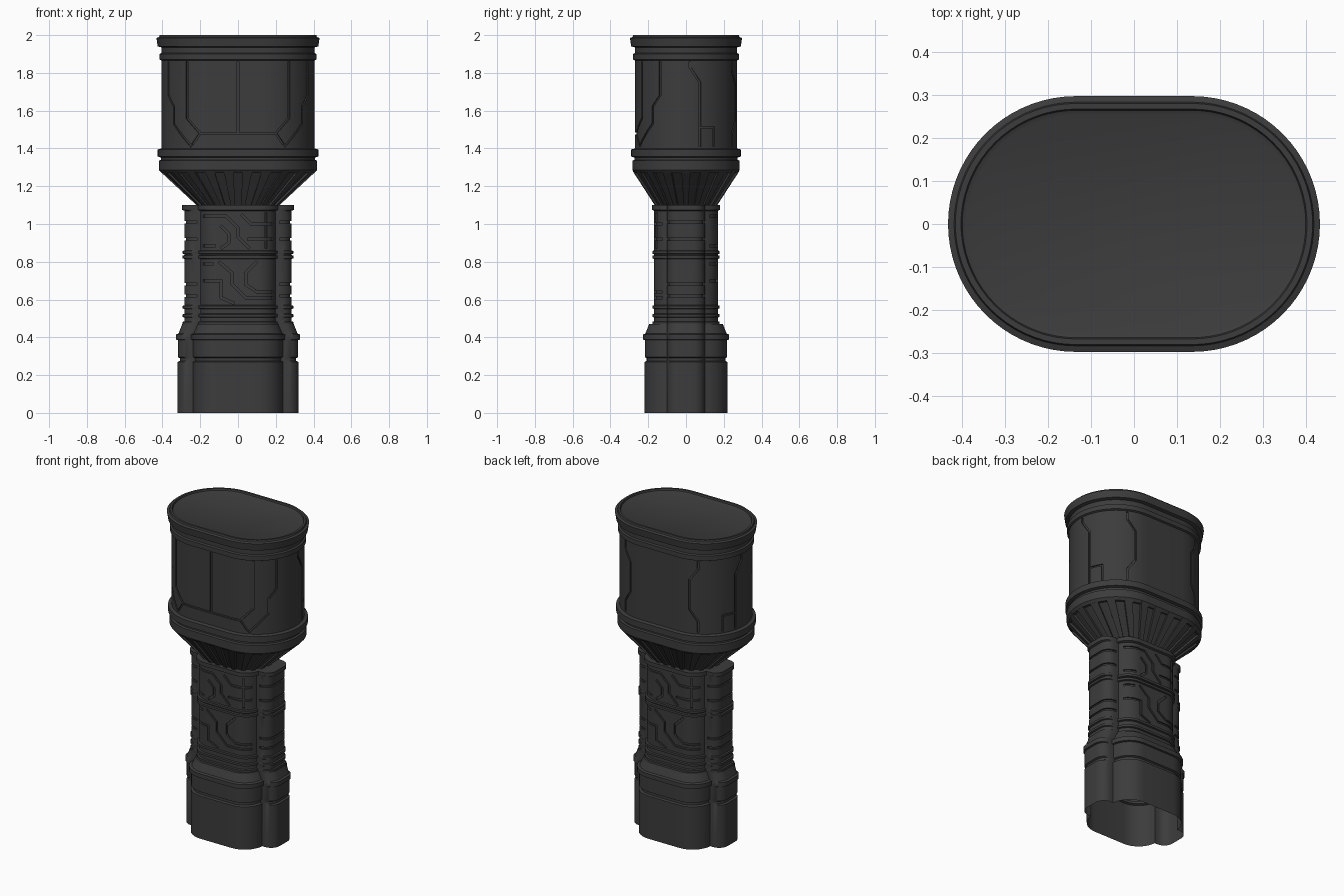
import bpy, bmesh, math
from mathutils import Vector

cube = bpy.data.objects.get("Cube")
if cube:
    bpy.data.objects.remove(cube)

metal = bpy.data.materials.new("dark_grey_metal")
metal.use_nodes = True
COLOUR = (0.045, 0.045, 0.045, 1)
metal.diffuse_color = COLOUR
metal.node_tree.nodes["Principled BSDF"].inputs["Base Color"].default_value = COLOUR


def arc(cx, cy, r, end, steps):
    """Arc from straight down (-y) turning towards +x."""
    return [(cx + r * math.sin(end * i / steps), cy - r * math.cos(end * i / steps))
            for i in range(steps + 1)]


def full_turn(quarter):
    """Mirror a front-centre to side-centre quarter outline into a closed loop."""
    half = quarter + [(x, -y) for x, y in reversed(quarter)][1:]
    return half + [(-x, y) for x, y in reversed(half)][1:-1]


def stadium(hx, hy):
    return full_turn([(0, -hy)] + arc(hx - hy, 0, hy, math.pi / 2, 18))


def grip_section(hx, hy):
    """Rounded slab with a narrower lobe standing out at each end."""
    lobe, rl, r = 0.1, 0.06, 0.6 * hy
    end = math.acos(max(0, min(1, (lobe - hy + r) / r)))
    slab = arc(hx - 0.08 - r, r - hy, r, end, 8)
    nose = arc(hx - rl, rl - lobe, rl, math.pi / 2, 6)
    return full_turn([(0, -hy)] + slab + nose + [(hx, 0)])


def finish(name, bm):
    bmesh.ops.recalc_face_normals(bm, faces=bm.faces)
    mesh = bpy.data.meshes.new(name)
    bm.to_mesh(mesh)
    bm.free()
    mesh.materials.append(metal)
    ob = bpy.data.objects.new(name, mesh)
    bpy.context.collection.objects.link(ob)
    return ob


def smooth(ob):
    bpy.ops.object.select_all(action='DESELECT')
    ob.select_set(True)
    bpy.context.view_layer.objects.active = ob
    bpy.ops.object.shade_smooth_by_angle(angle=math.radians(30))


def bridge(bm, a, b):
    for i in range(len(a)):
        j = (i + 1) % len(a)
        bm.faces.new((a[i], a[j], b[j], b[i]))


def loft(name, section, profile, stretch, cap_bottom=True):
    """Stack outlines; profile holds (half width, height), stretch = width - depth."""
    bm = bmesh.new()
    rings = [[bm.verts.new((x, y, z)) for x, y in section(hx, hx - stretch)]
             for hx, z in profile]
    for a, b in zip(rings, rings[1:]):
        bridge(bm, a, b)
    bm.faces.new(rings[-1])
    if cap_bottom:
        bm.faces.new(rings[0])
    return finish(name, bm)


def perimeter(loop):
    return sum(math.dist(loop[i - 1], loop[i]) for i in range(len(loop)))


def walk(loop, u):
    """Point at arc length u from the front centre."""
    u %= perimeter(loop)
    for i in range(len(loop)):
        a, b = Vector(loop[i]), Vector(loop[(i + 1) % len(loop)])
        d = (b - a).length
        if u <= d:
            return a.lerp(b, u / d)
        u -= d
    return Vector(loop[0])


def frame(loop, u):
    t = (walk(loop, u + 0.004) - walk(loop, u - 0.004)).normalized()
    return walk(loop, u), Vector((t.y, -t.x))


def add_seam(bm, loop, path, width, depth):
    """Square tube following a path of (arc length, height) around an outline."""
    pts = []
    for a, b in zip(path, path[1:]):
        a, b = Vector(a), Vector(b)
        n = max(1, math.ceil(abs(b.x - a.x) / 0.02))
        pts += [a.lerp(b, i / n) for i in range(n)]
    pts.append(Vector(path[-1]))
    rings = []
    for i, p in enumerate(pts):
        d0 = (p - pts[max(i - 1, 0)]).normalized()
        d1 = (pts[min(i + 1, len(pts) - 1)] - p).normalized()
        d = (d0 + d1).normalized()
        mitre = max(0.6, d.dot(d1 if d1.length else d0))
        side = Vector((-d.y, d.x)) * width / 2 / mitre
        ring = []
        for s, h in ((-1, -depth), (1, -depth), (1, 0.01), (-1, 0.01)):
            q = p + side * s
            c, n = frame(loop, q.x)
            c = c + n * h
            ring.append(bm.verts.new((c.x, c.y, q.y)))
        rings.append(ring)
    for a, b in zip(rings, rings[1:]):
        bridge(bm, a, b)
    bm.faces.new(rings[0])
    bm.faces.new(rings[-1])


def engrave(ob, loop, paths, width, depth):
    bm = bmesh.new()
    for path in paths:
        add_seam(bm, loop, path, width, depth)
    cutter = finish("seam_cutter", bm)
    cutter.hide_render = True
    mod = ob.modifiers.new("seams", 'BOOLEAN')
    mod.operation, mod.object, mod.solver = 'DIFFERENCE', cutter, 'EXACT'
    mod.use_self = True
    bpy.context.view_layer.objects.active = ob
    bpy.ops.object.modifier_apply(modifier=mod.name)
    bpy.data.objects.remove(cutter)


def flip(path):
    return [(-u, z) for u, z in path]


# Foot: open sleeve with a groove, a rim and a sloping shoulder
foot = loft("foot_sleeve", grip_section, [
    (.32, 0), (.32, .27), (.308, .275), (.308, .29), (.318, .295), (.318, .385),
    (.328, .388), (.328, .415), (.315, .42), (.295, .47)], .1, cap_bottom=False)

# Shaft: banded grip with rings and a top lip
shaft_profile = [(.285, .44)]
for z in (.475, .515, .56, .825, .85):
    shaft_profile += [(.284, z - .01), (.293, z - .007), (.293, z + .007), (.284, z + .01)]
shaft_profile += [(.284, 1.07), (.296, 1.075), (.296, 1.1)]
shaft = loft("grip_shaft", grip_section, shaft_profile, .115)

# Shaft tracery, repeated on the back by a half turn
tracery = [
    [(-.2, 1.04), (-.06, 1.04), (0, .98), (0, .93), (.06, .87)],
    [(-.09, .99), (-.05, .95), (-.05, .9), (-.09, .87)],
    [(-.2, .885), (-.12, .885)],
    [(.02, 1.05), (.07, 1), (.2, 1)],
    [(.15, 1.06), (.15, .87)],
    [(.05, .92), (.2, .92)],
    [(-.1, .8), (-.03, .74), (-.03, .68), (.04, .61), (.2, .61)],
    [(.1, .8), (.04, .74), (.04, .68), (.1, .64), (.2, .64)],
    [(-.2, .7), (-.09, .7), (-.09, .61), (-.02, .58)],
    [(-.2, .79), (-.13, .79)],
]
tracery += [[(.25, z), (.53, z)] for z in (1.01, .92, .68, .62)]
grip_loop = grip_section(.284, .169)
half = perimeter(grip_loop) / 2
tracery += [[(u + half, z) for u, z in path] for path in tracery]
engrave(shaft, grip_loop, tracery, .013, .009)

# Flared neck with tapering ribs
neck_low, neck_high = stadium(.195, .145), stadium(.4, .268)
bm = bmesh.new()
rings = [[bm.verts.new((x, y, z)) for x, y in loop]
         for loop, z in ((neck_low, 1.09), (neck_high, 1.28))]
bridge(bm, *rings)
neck = finish("flared_neck", bm)

bm = bmesh.new()
RIBS = 22
for k in range(RIBS):
    ends = []
    for loop, z, width in ((neck_low, 1.09, .022), (neck_high, 1.28, .05)):
        p, n = frame(loop, perimeter(loop) * (k + .5) / RIBS)
        t = Vector((-n.y, n.x)) * width / 2
        corners = (p - t - n * .01, p + t - n * .01, p + t + n * .014, p - t + n * .014)
        ends.append([bm.verts.new((c.x, c.y, z)) for c in corners])
    bridge(bm, *ends)
    bm.faces.new(ends[0])
    bm.faces.new(ends[1])
ribs = finish("neck_ribs", bm)

# Head: double lower collar, drum, upper band and stepped lid
head = loft("head_drum", stadium, [
    (.405, 1.27), (.418, 1.285), (.418, 1.335), (.408, 1.34), (.408, 1.352),
    (.425, 1.357), (.425, 1.395), (.405, 1.4), (.405, 1.865), (.415, 1.87),
    (.415, 1.9), (.405, 1.905), (.405, 1.935), (.425, 1.94), (.432, 1.985),
    (.418, 1.99), (.415, 2), (.402, 2), (.399, 1.99), (.388, 1.985)], .135)

# Panel seams of the drum
jog = [(.415, 1.86), (.415, 1.68), (.366, 1.62), (.366, 1.53), (.25, 1.41)]
frame_edge = [(0, 1.48), (.2, 1.48), (.277, 1.56), (.277, 1.86)]
side_seam = [(.58, 1.86), (.58, 1.83), (.633, 1.75), (.633, 1.41)]
notch = [(.633, 1.51), (.715, 1.51), (.715, 1.41)]
back_edge = [(.86, 1.86), (.86, 1.81), (.91, 1.74), (.91, 1.55), (.86, 1.48), (.86, 1.41)]
spur = [(.205, 1.475), (.245, 1.42)]
seams = [[(0, 1.86), (0, 1.48)]]
for path in (jog, frame_edge, side_seam, notch, back_edge, spur):
    seams += [path, flip(path)]
engrave(head, stadium(.405, .27), seams, .011, .008)

for ob in (foot, shaft, neck, ribs, head):
    smooth(ob)
